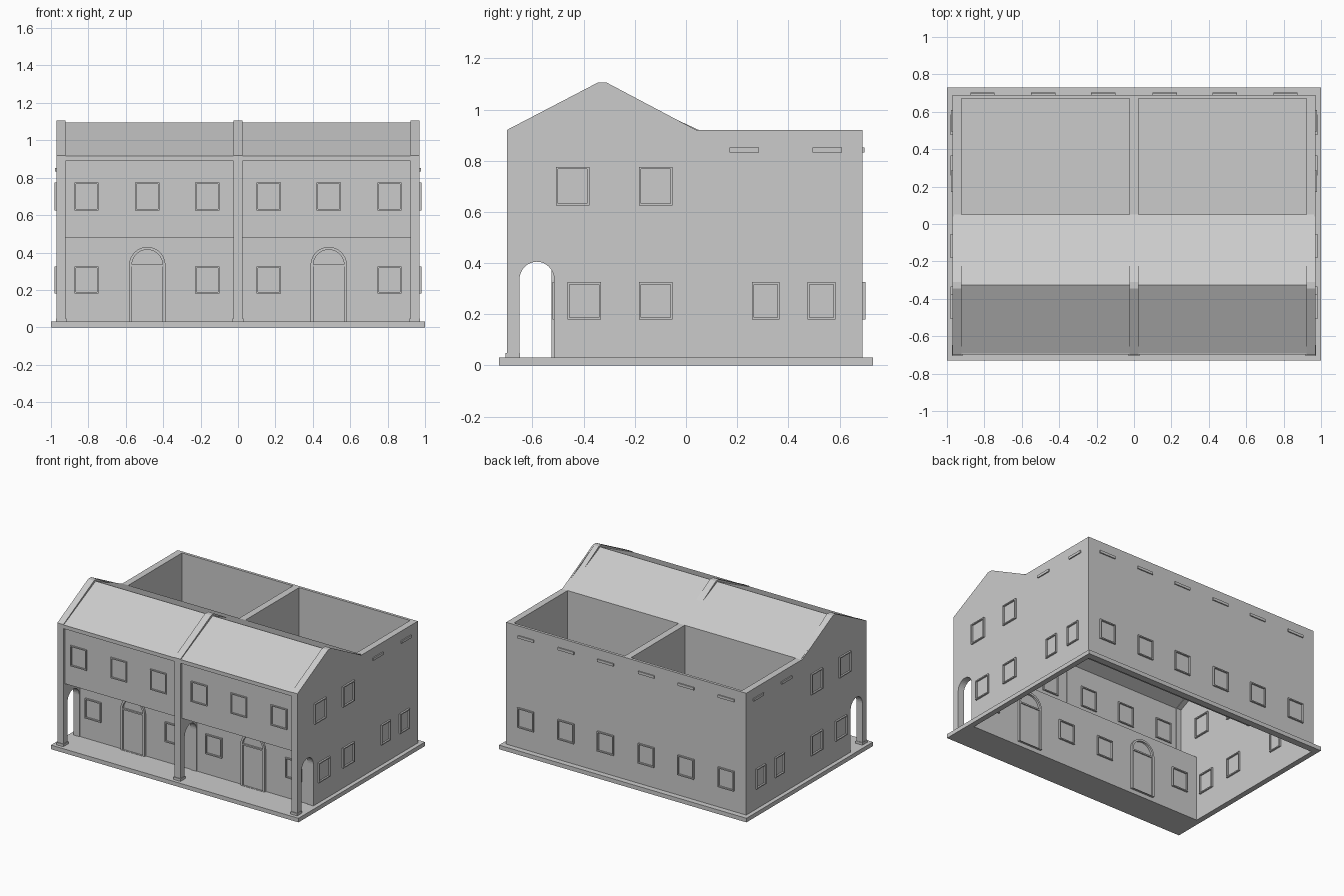
import bpy
import bmesh
import math

cube = bpy.data.objects.get("Cube")
if cube:
    bpy.data.objects.remove(cube, do_unlink=True)

GREY = (0.6, 0.6, 0.6, 1)
plaster = bpy.data.materials.new("plain grey")
plaster.use_nodes = True
plaster.diffuse_color = GREY
bsdf = next(n for n in plaster.node_tree.nodes if n.type == 'BSDF_PRINCIPLED')
bsdf.inputs["Base Color"].default_value = GREY


def place(p, axis, d):
    """Put a 2D profile point at depth d along an axis."""
    a, b = p
    return {'x': (d, a, b), 'y': (a, d, b), 'z': (a, b, d)}[axis]


def finish(name, bm):
    bmesh.ops.recalc_face_normals(bm, faces=bm.faces[:])
    mesh = bpy.data.meshes.new(name)
    bm.to_mesh(mesh)
    bm.free()
    mesh.materials.append(plaster)
    obj = bpy.data.objects.new(name, mesh)
    bpy.context.collection.objects.link(obj)
    return obj


def prism(name, pts, axis, lo, hi):
    """Extrude a closed profile from lo to hi."""
    bm = bmesh.new()
    a = [bm.verts.new(place(p, axis, lo)) for p in pts]
    b = [bm.verts.new(place(p, axis, hi)) for p in pts]
    bm.faces.new(a)
    bm.faces.new(b)
    for i in range(len(a)):
        j = (i + 1) % len(a)
        bm.faces.new((a[i], a[j], b[j], b[i]))
    return finish(name, bm)


def ring(name, outer, inner, axis, lo, hi):
    """Extrude the band between two matching loops."""
    bm = bmesh.new()
    loops = [[bm.verts.new(place(p, axis, d)) for p in pts]
             for pts, d in ((outer, lo), (outer, hi), (inner, hi), (inner, lo))]
    n = len(outer)
    for k in range(4):
        a, b = loops[k], loops[(k + 1) % 4]
        for i in range(n):
            j = (i + 1) % n
            bm.faces.new((a[i], a[j], b[j], b[i]))
    return finish(name, bm)


def rect(a0, a1, b0, b1):
    return [(a0, b0), (a1, b0), (a1, b1), (a0, b1)]


def box(name, x0, x1, y0, y1, z0, z1):
    return prism(name, rect(x0, x1, y0, y1), 'z', z0, z1)


def arch(c, r, z0, spring, rise, steps=16):
    """Round-headed outline from the left foot to the right foot."""
    arc = [(c - r * math.cos(math.pi * i / steps),
            spring + rise * math.sin(math.pi * i / steps)) for i in range(steps + 1)]
    return [(c - r, z0)] + arc + [(c + r, z0)]


def window(name, c, w, z0, z1, axis, d):
    """Thin frame standing proud on both sides of a wall."""
    t = 0.008
    ring(name, rect(c - w / 2, c + w / 2, z0, z1),
         rect(c - w / 2 + t, c + w / 2 - t, z0 + t, z1 - t), axis, d - 0.017, d + 0.017)


W, FRONT, BACK = 0.97, -0.70, 0.69      # wall planes
BASE, MID, EAVE = 0.03, 0.48, 0.92      # levels
LOW, HIGH = (0.18, 0.325), (0.625, 0.775)
BAYS = [s * x for s in (-1, 1) for x in (0.165, 0.485, 0.81)]

# Plinth with an open underside below the house
ring("plinth", rect(-1, 1, -0.73, 0.73), rect(-0.96, 0.96, -0.51, 0.68), 'z', 0, BASE)

# Side walls: gable outline with the porch arch cut into the foot
opening = arch(-0.583, 0.068, BASE, 0.335, 0.07)
gable = [(FRONT, BASE)] + opening + [(BACK, BASE), (BACK, EAVE), (0.04, EAVE),
         (-0.31, 1.105), (-0.345, 1.105), (FRONT, EAVE)]
porch = [(FRONT, BASE)] + opening + [(-0.50, BASE), (-0.50, MID), (FRONT, MID)]
coping = [(FRONT, EAVE), (-0.345, 1.105), (-0.31, 1.105), (0.04, 0.902),
          (0.04, 0.88), (-0.327, 1.07), (FRONT, 0.89)]
for side, s in (("right", -1), ("left", 1)):
    prism(side + "_wall", gable, 'x', s * 0.96, s * W)
    box(side + "_parapet_lining", *sorted((s * 0.922, s * 0.96)), 0.04, BACK - 0.005, MID, EAVE)
    for c, w in ((-0.398, 0.13), (-0.118, 0.13), (0.312, 0.107), (0.53, 0.11)):
        window(side + "_ground_window", c, w, *LOW, 'x', s * 0.965)
    for c in (-0.443, -0.118):
        window(side + "_upper_window", c, 0.13, *HIGH, 'x', s * 0.965)
    for c in (0.228, 0.552):
        box(side + "_vent", *sorted((s * 0.96, s * 0.978)), c - 0.058, c + 0.058, 0.832, 0.851)

# Porch cross walls, pilasters and roof copings at both ends and the middle
for side, x0, x1 in (("right", -0.968, -0.922), ("middle", -0.025, 0.025), ("left", 0.922, 0.968)):
    prism(side + "_porch_arch", porch, 'x', x0, x1)
    box(side + "_pilaster", x0, x1, FRONT, -0.66, MID, EAVE - 0.005)
    prism(side + "_coping", coping, 'x', x0, x1)
    box(side + "_pilaster_foot", x0 - 0.004, x1 + 0.004, FRONT - 0.005, -0.648, BASE, 0.048)

# Back wall
box("back_wall", -0.965, 0.965, 0.67, BACK, MID, EAVE)
box("back_ground_wall", -0.965, 0.965, 0.68, BACK, BASE, MID)
for x in BAYS:
    window("back_window", x, 0.13, *LOW, 'y', 0.685)
    box("back_vent", x - 0.065, x + 0.065, 0.68, 0.698, 0.832, 0.851)

# Front: set-back ground wall, overhanging upper wall and frieze
box("front_ground_wall", -0.965, 0.965, -0.51, -0.50, 0.0, MID)
box("front_upper_wall", -0.965, 0.965, -0.68, -0.665, MID, 0.90)
box("front_frieze", -0.965, 0.965, FRONT + 0.001, -0.665, 0.89, 0.917)
for x in BAYS:
    window("front_upper_window", x, 0.13, *HIGH, 'y', -0.672)
    if abs(abs(x) - 0.485) > 0.1:
        window("front_ground_window", x, 0.13, *LOW, 'y', -0.505)
        continue
    # Round-headed door with a fanlight
    ring("door_frame", arch(x, 0.097, BASE, 0.333, 0.097),
         arch(x, 0.082, BASE + 0.002, 0.333, 0.082), 'y', -0.525, -0.485)
    box("door_leaf", x - 0.083, x + 0.083, -0.514, -0.496, BASE, 0.325)
    box("door_transom", x - 0.083, x + 0.083, -0.522, -0.488, 0.325, 0.335)

# Pitched roof over the front range
roof = [(FRONT + 0.003, 0.915), (-0.327, 1.095), (0.05, EAVE),
        (0.05, 0.90), (-0.327, 1.075), (FRONT + 0.003, 0.895)]
prism("pitched_roof", roof, 'x', -0.962, 0.962)

# Two sunken decks behind the roof
box("deck", -0.962, 0.962, 0.04, 0.675, MID, MID + 0.015)
box("deck_front_wall", -0.962, 0.962, 0.035, 0.05, MID, 0.915)
box("deck_party_wall", -0.025, 0.025, 0.045, 0.675, MID, EAVE)
